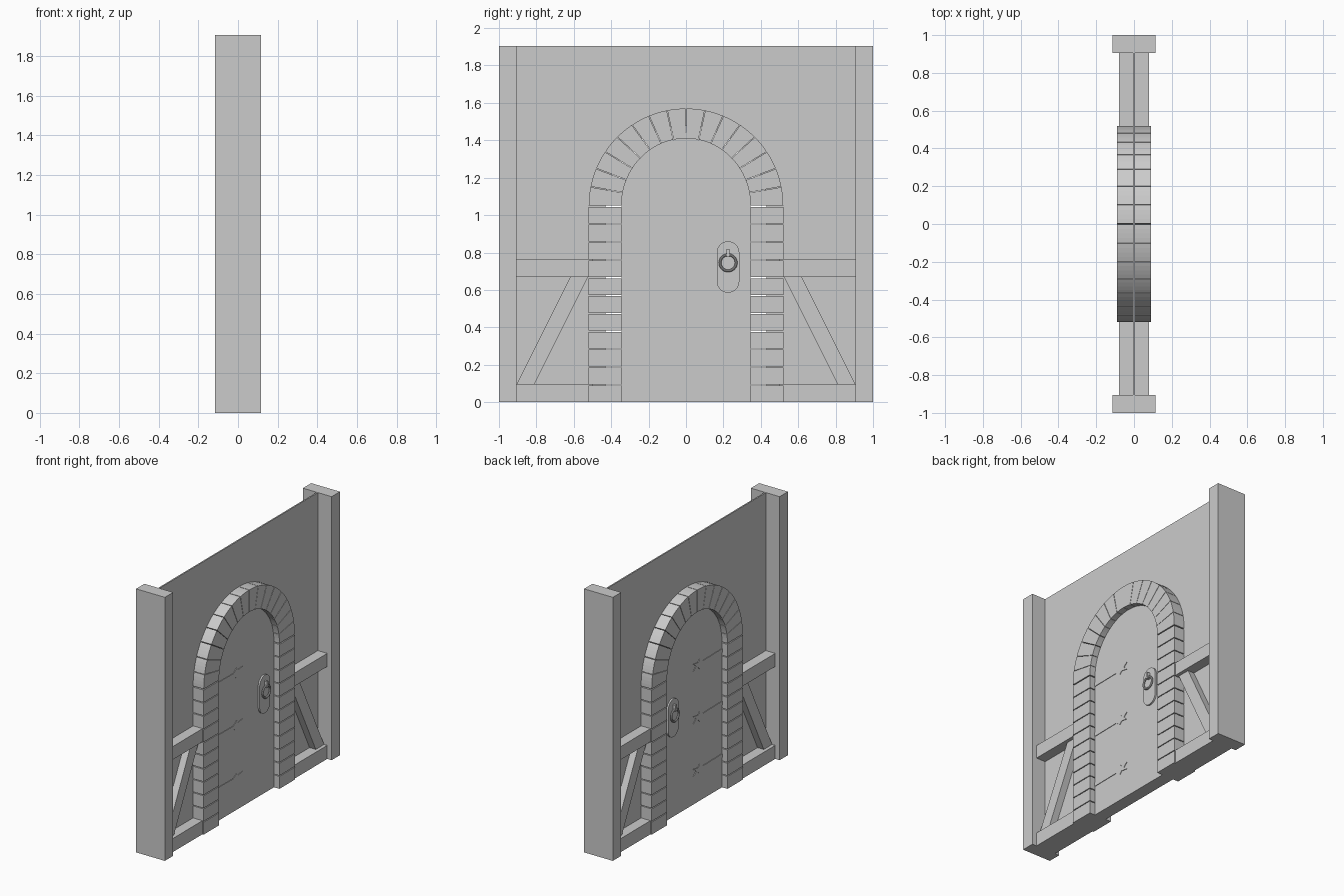
import bpy, bmesh
from math import sin, cos, pi, radians

if "Cube" in bpy.data.objects:
    bpy.data.objects.remove(bpy.data.objects["Cube"])


def prism(name, pts, x0, x1):
    """Extrude a (y, z) outline along x from x0 to x1."""
    bm = bmesh.new()
    face = bm.faces.new([bm.verts.new((x0, y, z)) for y, z in pts])
    ext = bmesh.ops.extrude_face_region(bm, geom=[face])
    moved = [v for v in ext["geom"] if isinstance(v, bmesh.types.BMVert)]
    bmesh.ops.translate(bm, vec=(x1 - x0, 0, 0), verts=moved)
    bmesh.ops.recalc_face_normals(bm, faces=bm.faces)
    me = bpy.data.meshes.new(name)
    bm.to_mesh(me)
    bm.free()
    ob = bpy.data.objects.new(name, me)
    bpy.context.collection.objects.link(ob)
    return ob


def rect(y0, y1, z0, z1):
    return [(y0, z0), (y1, z0), (y1, z1), (y0, z1)]


def arc(ry, rz, a0, a1, n, cy=0.0, cz=1.05):
    return [(cy + ry * cos(a0 + (a1 - a0) * i / n), cz + rz * sin(a0 + (a1 - a0) * i / n))
            for i in range(n + 1)]


TOP = 1.905
IN_Y, IN_Z, OUT = 0.345, 0.36, 0.52
GAP = 0.006

# thin wall panel with an arched opening hidden behind the stones
wall = [(-0.95, 0), (-0.43, 0)] + arc(0.43, 0.43, pi, 0, 32) + [(0.43, 0), (0.95, 0), (0.95, TOP), (-0.95, TOP)]
prism("wall_panel", wall, -0.005, 0.005)

# timber frame and stone jambs, one set per side
BLOCK = 1.05 / 11
for s, side in ((-1, "left"), (1, "right")):
    prism(f"post_{side}", rect(s * 0.905, s * 1.0, 0, TOP), -0.115, 0.115)
    prism(f"bottom_beam_{side}", rect(s * 0.5, s * 0.905, 0, 0.098), -0.08, 0.08)
    prism(f"middle_beam_{side}", rect(s * 0.5, s * 0.905, 0.668, 0.763), -0.08, 0.08)
    prism(f"brace_{side}", [(s * 0.81, 0.098), (s * 0.905, 0.098), (s * 0.62, 0.668), (s * 0.525, 0.668)],
          -0.055, 0.055)
    for i in range(11):
        prism(f"jamb_stone_{side}", rect(s * IN_Y, s * OUT, i * BLOCK, (i + 1) * BLOCK - GAP), -0.09, 0.09)

# arch stones
step, half_gap = pi / 16, radians(0.2)
for i in range(16):
    a0, a1 = i * step + half_gap, (i + 1) * step - half_gap
    prism("arch_stone", arc(OUT, OUT, a0, a1, 4) + arc(IN_Y, IN_Z, a1, a0, 4), -0.09, 0.09)

# door leaf
DOOR = 0.046
prism("door", [(-IN_Y, 0)] + arc(IN_Y, IN_Z, pi, 0, 64) + [(IN_Y, 0)], -DOOR, DOOR)

# ironwork on both faces of the door
half = [(-0.345, 0.014), (-0.125, 0.011), (-0.085, 0.036), (-0.068, 0.018), (-0.015, 0.026)]
HY, HZ = 0.225, 0.745
for s, side in ((-1, "back"), (1, "front")):
    # forked strap hinges
    for z in (0.23, 0.61, 0.99):
        outline = half + [(-0.045, 0)] + [(y, -h) for y, h in reversed(half)]
        prism(f"hinge_{side}", [(y, z + h) for y, h in outline], s * (DOOR - 0.005), s * (DOOR + 0.004))
    # rounded handle plate
    plate = arc(0.06, 0.06, 0, pi, 16, HY, 0.80) + arc(0.06, 0.06, pi, 2 * pi, 16, HY, 0.645)
    prism(f"handle_plate_{side}", plate, s * (DOOR - 0.005), s * (DOOR + 0.012))
    # ring pull and its holder
    bpy.ops.mesh.primitive_torus_add(major_radius=0.043, minor_radius=0.007, major_segments=32, minor_segments=10,
                                     location=(s * 0.07, HY, HZ), rotation=(0, pi / 2, 0))
    bpy.context.object.name = f"ring_pull_{side}"
    bpy.ops.object.shade_smooth_by_angle()
    prism(f"ring_holder_{side}", rect(HY - 0.008, HY + 0.008, 0.775, 0.82), s * (DOOR + 0.01), s * 0.08)
